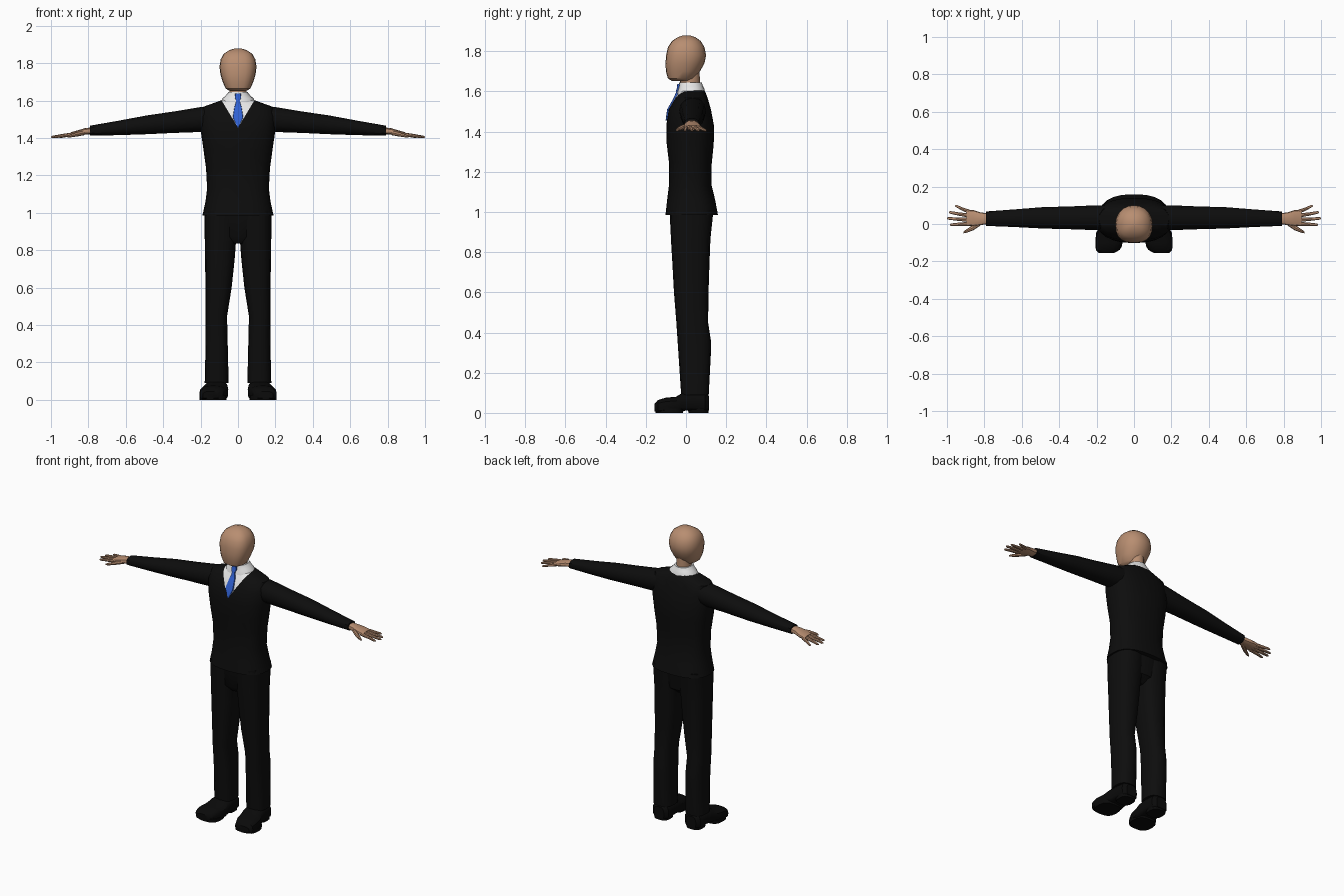
import bpy, bmesh, math
from mathutils import Vector


def material(name, rgb):
    m = bpy.data.materials.new(name)
    m.diffuse_color = (*rgb, 1)
    return m


SKIN = material("skin", (0.48, 0.27, 0.165))
SUIT = material("black cloth", (0.004, 0.004, 0.004))
SHIRT = material("white cloth", (0.8, 0.8, 0.8))
TIE = material("blue silk", (0.03, 0.12, 0.65))
SHOE = material("black leather", (0.003, 0.003, 0.003))

# where (station, u, v) go for each loft axis
ORDER = {"x": lambda t, u, v: (t, u, v),
         "y": lambda t, u, v: (u, t, v),
         "z": lambda t, u, v: (u, v, t)}


def power(c, e):
    return math.copysign(abs(c) ** (2 / e), c)


def loft(name, rings, mat, axis="z", n=16, e=2.4, e_low=None, mirror=False, edit=None):
    """Skin over super-ellipse rings (station, u0, u1, v0, v1); e_low shapes the low-v half."""
    bm = bmesh.new()
    loops = []
    for t, u0, u1, v0, v1 in rings:
        loop = []
        for i in range(n):
            a = 2 * math.pi * i / n
            s, c = math.sin(a), math.cos(a)
            ex = e_low if e_low and s < 0 else e
            u = (u0 + u1) / 2 + (u1 - u0) / 2 * power(c, ex)
            v = (v0 + v1) / 2 + (v1 - v0) / 2 * power(s, ex)
            loop.append(bm.verts.new(ORDER[axis](t, u, v)))
        loops.append(loop)
    for a, b in zip(loops, loops[1:]):
        for i in range(n):
            j = (i + 1) % n
            bm.faces.new((a[i], a[j], b[j], b[i]))
    bm.faces.new(loops[0])
    bm.faces.new(loops[-1])
    me = bpy.data.meshes.new(name)
    me.materials.append(mat)
    if edit:
        edit(bm, me)
    bmesh.ops.recalc_face_normals(bm, faces=bm.faces)
    bm.to_mesh(me)
    bm.free()
    me.shade_smooth()
    me.set_sharp_from_angle(angle=math.radians(35))
    ob = bpy.data.objects.new(name, me)
    bpy.context.collection.objects.link(ob)
    if mirror:
        ob.modifiers.new("Mirror", "MIRROR").use_mirror_merge = False
    return ob


def centred(rows):
    return [(z, -w, w, f, b) for z, w, f, b in rows]


# head with a flattened face, and neck
loft("head", centred([
    (1.652, .045, -.070, .030), (1.664, .066, -.090, .045), (1.70, .082, -.100, .070),
    (1.74, .094, -.102, .092), (1.78, .099, -.099, .100), (1.82, .093, -.090, .092),
    (1.85, .076, -.070, .074), (1.869, .048, -.042, .048), (1.879, .016, -.014, .018)]),
    SKIN, n=20, e=2.1, e_low=2.7)
loft("neck", centred([(1.58, .046, -.03, .07), (1.70, .043, -.03, .068)]), SKIN, e=2)

# jacket body, with the shirt opening cut into its front
JACKET = [(.985, .19, -.102, .159), (1.06, .174, -.094, .145), (1.13, .165, -.085, .128),
          (1.24, .171, -.084, .128), (1.34, .185, -.096, .138), (1.43, .198, -.098, .139),
          (1.51, .203, -.087, .124), (1.566, .187, -.055, .108), (1.592, .115, -.038, .098),
          (1.606, .078, -.03, .09)]
V_TIP, V_SLOPE = 1.455, 0.6


def cut_opening(bm, me):
    me.materials.append(SHIRT)
    for s in (1, -1):
        bmesh.ops.bisect_plane(bm, geom=bm.verts[:] + bm.edges[:] + bm.faces[:],
                               plane_co=Vector((0, 0, V_TIP)),
                               plane_no=Vector((1, 0, -s * V_SLOPE)))
    for f in bm.faces:
        c = f.calc_center_median()
        if c.y < 0.01 and abs(c.x) < V_SLOPE * (c.z - V_TIP):
            f.material_index = 1


loft("jacket", centred(JACKET), SUIT, n=24, e=2.5, edit=cut_opening)

# shirt collar
loft("collar", centred([(1.59, .092, -.046, .096), (1.612, .084, -.04, .092),
                        (1.626, .066, -.036, .085), (1.645, .052, -.035, .078)]), SHIRT, e=2.2)


# tie: thin strip that follows the jacket front
def front(z):
    for a, b in zip(JACKET, JACKET[1:]):
        if a[0] <= z <= b[0]:
            return a[2] + (b[2] - a[2]) * (z - a[0]) / (b[0] - a[0])
    return -.036


loft("tie", [(z, -w, w, min(front(z), y) - .007, front(z) + .01) for z, w, y in [
    (1.455, .002, 0), (1.51, .028, 0), (1.566, .019, 0), (1.592, .011, -.044),
    (1.604, .011, -.043), (1.615, .017, -.039), (1.637, .015, -.036)]], TIE, n=8, e=8)

# sleeves
loft("sleeve", [
    (.12, -.035, .10, 1.44, 1.575), (.20, -.033, .10, 1.432, 1.565),
    (.34, -.028, .094, 1.427, 1.542), (.49, -.024, .090, 1.42, 1.52),
    (.64, -.016, .078, 1.415, 1.492), (.79, -.010, .067, 1.412, 1.466)],
    SUIT, axis="x", n=12, e=2.2, mirror=True)

# hands: palm, fingers and thumb
loft("palm", [(.77, .002, .056, 1.42, 1.458), (.82, -.006, .062, 1.418, 1.452),
              (.86, -.012, .075, 1.413, 1.440), (.895, -.008, .074, 1.408, 1.430)],
     SKIN, axis="x", n=12, e=2.6, mirror=True)
for name, y0, x1, y1 in [("little_finger", .066, .957, .096), ("ring_finger", .045, .99, .062),
                         ("middle_finger", .022, 1.0, .030), ("index_finger", .001, .985, -.004)]:
    xm, ym = (.885 + x1) / 2, (y0 + y1) / 2
    loft(name, [(.88, y0 - .011, y0 + .011, 1.409, 1.430),
                (xm, ym - .009, ym + .009, 1.404, 1.421),
                (x1 - .008, y1 - .007, y1 + .007, 1.399, 1.412),
                (x1, y1 - .003, y1 + .003, 1.402, 1.408)],
         SKIN, axis="x", n=8, e=2.2, mirror=True)
loft("thumb", [(.82, -.008, .025, 1.415, 1.442), (.86, -.034, -.004, 1.408, 1.432),
               (.895, -.047, -.028, 1.403, 1.420), (.912, -.05, -.04, 1.403, 1.412)],
     SKIN, axis="x", n=8, e=2.2, mirror=True)

# trousers: seat and two legs
loft("trouser_seat", centred([(.835, .03, -.045, .07), (.87, .12, -.07, .112),
                              (1.01, .172, -.08, .135)]), SUIT, n=20, e=2.6)
loft("trouser_leg", [
    (.09, .05, .178, -.024, .113), (.30, .055, .173, -.038, .124), (.36, .057, .173, -.042, .124),
    (.45, .058, .174, -.048, .110), (.60, .034, .174, -.060, .112), (.75, .018, .176, -.068, .117),
    (.83, .012, .177, -.073, .120), (.87, .002, .178, -.075, .122), (1.01, .002, .179, -.082, .137)],
    SUIT, n=16, e=2.6, mirror=True)

# shoes, toes turned slightly out; heel block under the back
loft("shoe", [
    (.114, .078, .150, .012, .085), (.095, .058, .170, .01, .10), (.03, .054, .176, .012, .105),
    (-.02, .052, .186, .01, .098), (-.05, .053, .198, .002, .08), (-.10, .062, .206, .002, .076),
    (-.14, .080, .204, .002, .064), (-.156, .108, .188, .008, .045)],
    SHOE, axis="y", n=16, e=2.6, e_low=5, mirror=True)
loft("heel", [(0, .066, .165, .012, .112), (.03, .06, .17, .008, .114)],
     SHOE, n=16, e=2.8, mirror=True)
loft("sole", [(0, .062, .206, -.152, -.015), (.022, .060, .206, -.154, -.01)],
     SHOE, n=16, e=2.8, mirror=True)
